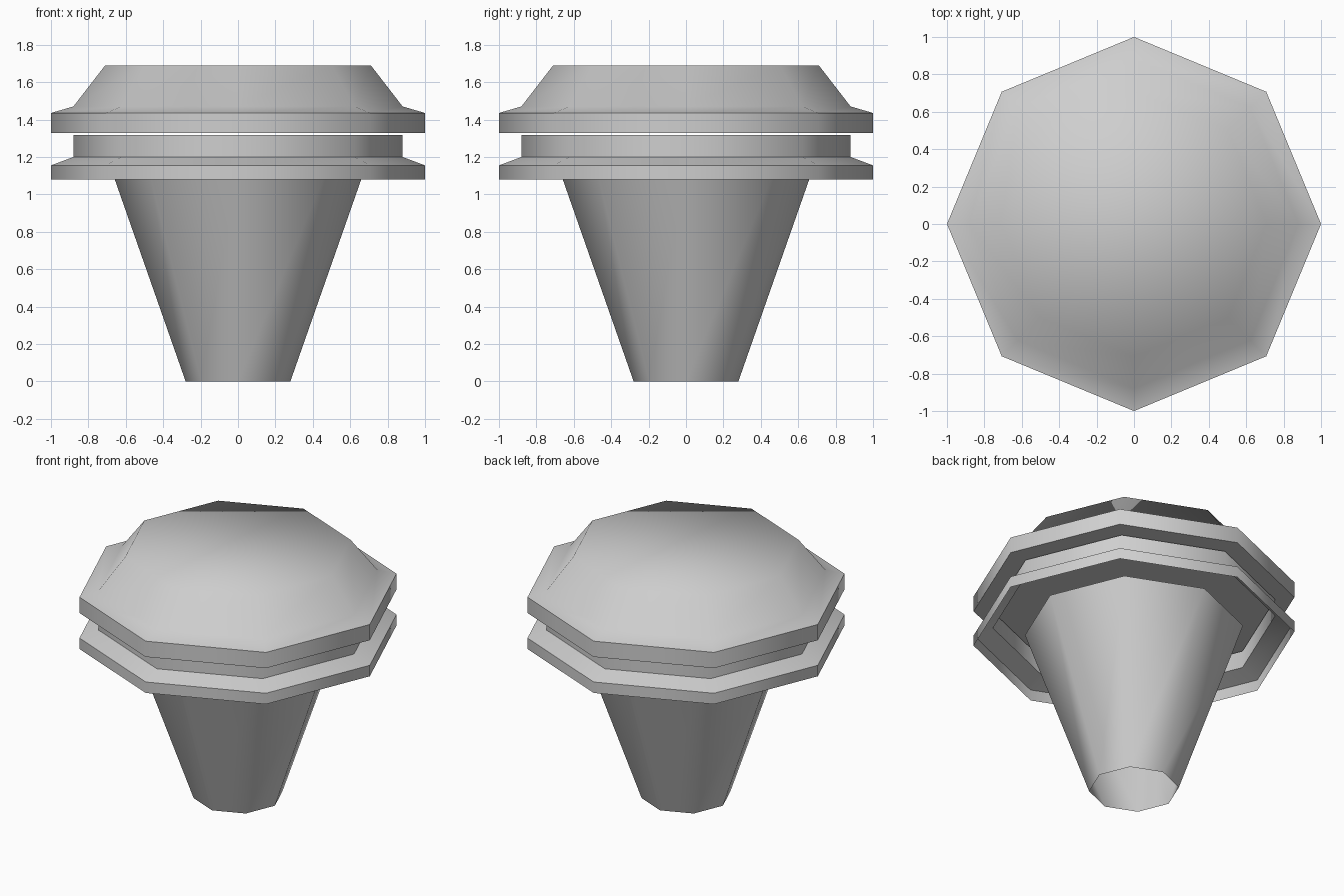
import bpy
import bmesh
from math import cos, sin, tau, radians

SIDES = 8

cube = bpy.data.objects.get("Cube")
if cube:
    bpy.data.objects.remove(cube, do_unlink=True)

# Single plain grey material
grey = bpy.data.materials.new("plain grey")
grey.use_nodes = True
colour = (0.62, 0.62, 0.62, 1)
grey.diffuse_color = colour
grey.node_tree.nodes["Principled BSDF"].inputs["Base Color"].default_value = colour


def lathe(name, profile, cap_bottom=False, cap_top=False):
    """Turn a bottom-to-top (radius, height) profile into an octagonal shell."""
    bm = bmesh.new()
    rings = []
    for r, z in profile:
        rings.append([bm.verts.new((r * cos(tau * i / SIDES), r * sin(tau * i / SIDES), z))
                      for i in range(SIDES)])
    for low, high in zip(rings, rings[1:]):
        for i in range(SIDES):
            j = (i + 1) % SIDES
            bm.faces.new((low[i], low[j], high[j], high[i]))
    if cap_bottom:
        bm.faces.new(rings[0][::-1])
    if cap_top:
        bm.faces.new(rings[-1])
    mesh = bpy.data.meshes.new(name)
    bm.to_mesh(mesh)
    bm.free()
    mesh.materials.append(grey)
    obj = bpy.data.objects.new(name, mesh)
    bpy.context.collection.objects.link(obj)
    bpy.ops.object.select_all(action="DESELECT")
    obj.select_set(True)
    bpy.context.view_layer.objects.active = obj
    bpy.ops.object.shade_smooth_by_angle(angle=radians(62))
    return obj


# Tapered stem, hollow and open at its foot
lathe("tapered_stem", [(0.28, 0), (0.68, 1.14)])

# Lower collar: open skirt, sloped shoulder and upright neck
lathe("lower_collar", [(1, 1.08), (1, 1.155), (0.88, 1.2), (0.88, 1.318)])

# Upper cap: rim, shallow shoulder and bevelled flat top
lathe("upper_cap", [(1, 1.327), (1, 1.435), (0.88, 1.47), (0.71, 1.69)],
      cap_bottom=True, cap_top=True)
